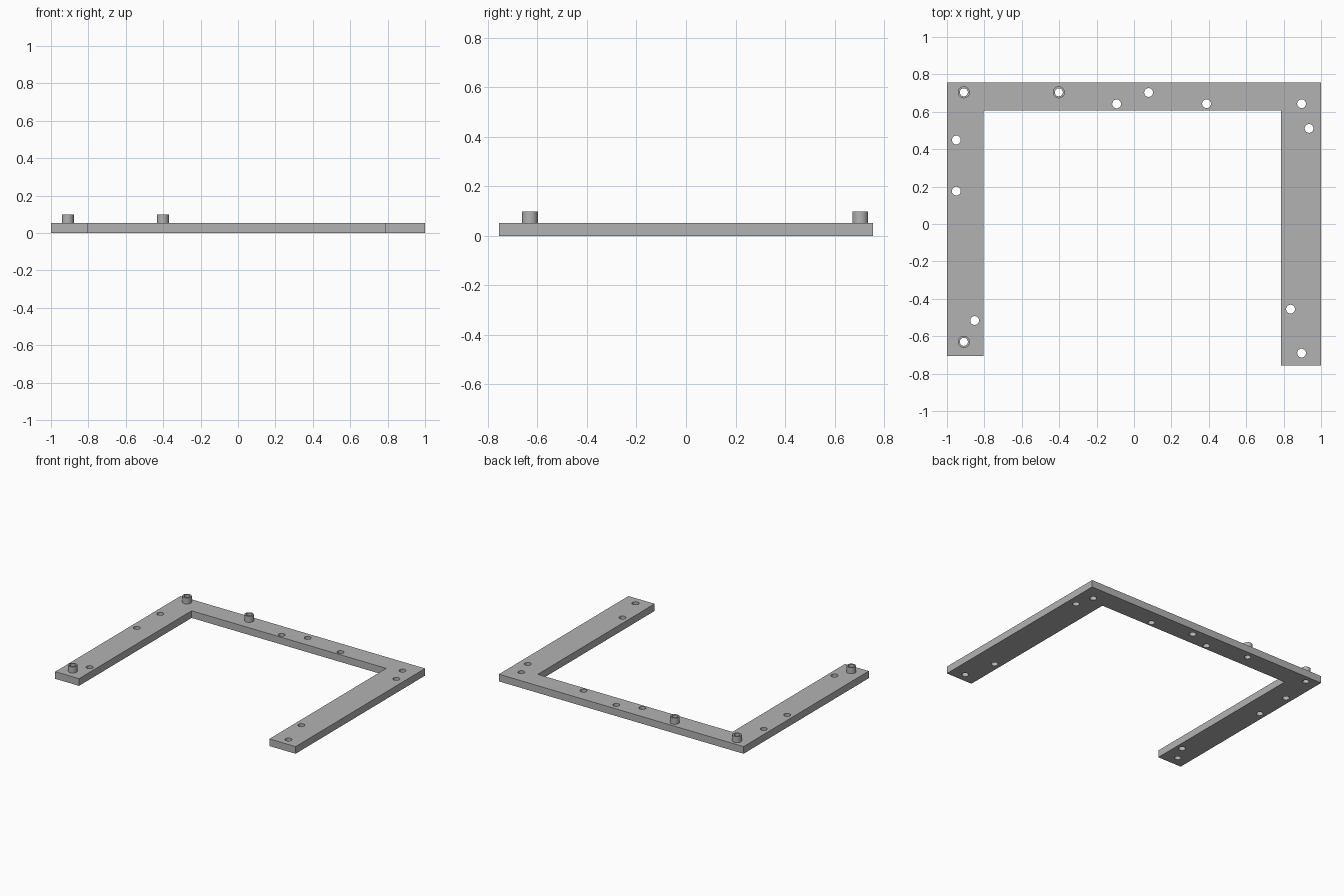
import bpy
import bmesh
from math import cos, sin, pi, radians

cube = bpy.data.objects.get("Cube")
if cube:
    bpy.data.objects.remove(cube)

THICK = 0.053        # plate thickness
TOP = 0.098          # top of the standoffs
HOLE, BORE, POST = 0.0235, 0.0215, 0.032

grey = bpy.data.materials.new("plain grey")
grey.use_nodes = True
grey.diffuse_color = (0.45, 0.45, 0.45, 1)
grey.node_tree.nodes["Principled BSDF"].inputs["Base Color"].default_value = (0.45, 0.45, 0.45, 1)


def circle(centre, radius, sides=32):
    return [(centre[0] + radius * cos(2 * pi * i / sides),
             centre[1] + radius * sin(2 * pi * i / sides)) for i in range(sides)]


def extruded(name, loops, z0, z1):
    """Solid from flat closed outlines; inner outlines become holes."""
    curve = bpy.data.curves.new(name, "CURVE")
    curve.dimensions = "2D"
    curve.fill_mode = "BOTH"
    curve.extrude = (z1 - z0) / 2
    for loop in loops:
        spline = curve.splines.new("POLY")
        spline.points.add(len(loop) - 1)
        for point, (x, y) in zip(spline.points, loop):
            point.co = (x, y, 0, 1)
        spline.use_cyclic_u = True
    helper = bpy.data.objects.new(name + " outline", curve)
    bpy.context.collection.objects.link(helper)
    graph = bpy.context.evaluated_depsgraph_get()
    mesh = bpy.data.meshes.new_from_object(helper.evaluated_get(graph))
    bpy.data.objects.remove(helper)

    # Weld caps to walls and lift into place
    bm = bmesh.new()
    bm.from_mesh(mesh)
    bmesh.ops.remove_doubles(bm, verts=bm.verts, dist=0.0001)
    bmesh.ops.recalc_face_normals(bm, faces=bm.faces)
    bmesh.ops.translate(bm, verts=bm.verts, vec=(0, 0, (z0 + z1) / 2))
    bm.to_mesh(mesh)
    bm.free()
    mesh.materials.clear()
    mesh.materials.append(grey)
    obj = bpy.data.objects.new(name, mesh)
    bpy.context.collection.objects.link(obj)
    bpy.ops.object.select_all(action="DESELECT")
    obj.select_set(True)
    bpy.context.view_layer.objects.active = obj
    bpy.ops.object.shade_smooth_by_angle(angle=radians(30))
    return obj


# U-shaped plate, its left leg slightly longer and wider
outline = [(-1, -0.706), (-0.805, -0.706), (-0.805, 0.608), (0.786, 0.608),
           (0.786, -0.756), (1, -0.756), (1, 0.756), (-1, 0.756)]

# Plain screw holes
screw_holes = [(-0.95, 0.449), (-0.95, 0.176), (-0.852, -0.516),
               (-0.093, 0.642), (0.078, 0.703), (0.388, 0.643),
               (0.896, 0.643), (0.936, 0.511), (0.837, -0.455), (0.896, -0.69)]

# Hollow standoffs, bored through the plate
standoffs = {"back_right_standoff": (-0.91, 0.704),
             "back_middle_standoff": (-0.402, 0.704),
             "front_right_standoff": (-0.91, -0.63)}

holes = [circle(c, HOLE) for c in screw_holes]
holes += [circle(c, BORE) for c in standoffs.values()]
extruded("frame_plate", [outline] + holes, 0, THICK)

for name, centre in standoffs.items():
    extruded(name, [circle(centre, POST), circle(centre, BORE)], THICK, TOP)
